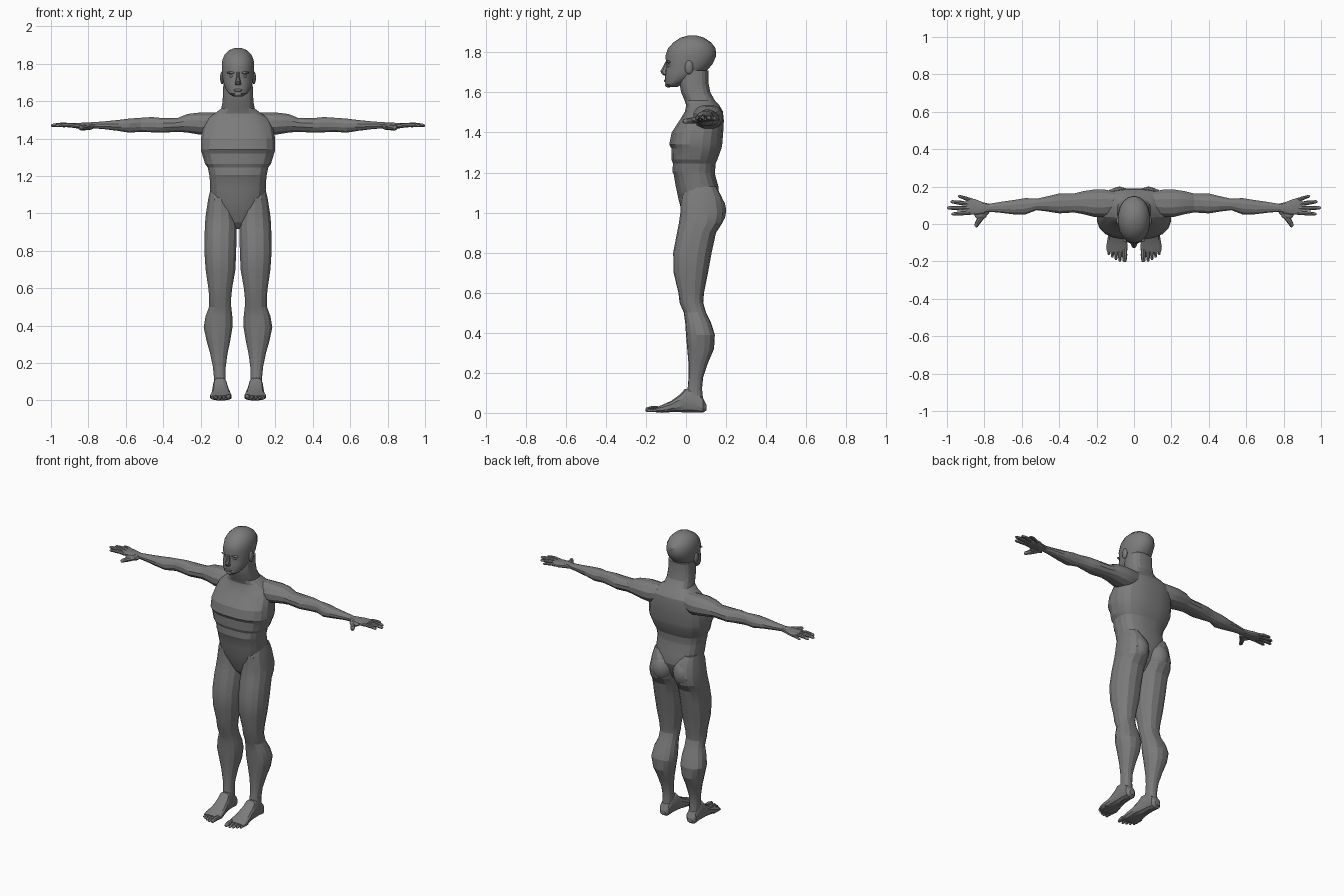
import bpy, bmesh, math
from mathutils import Vector

# Dark grey for the whole figure
GREY = bpy.data.materials.new("dark_grey")
GREY.diffuse_color = (0.2, 0.2, 0.2, 1)


def finish(name, bm, mirror=False, angle=18):
    me = bpy.data.meshes.new(name)
    bm.to_mesh(me)
    bm.free()
    me.materials.append(GREY)
    ob = bpy.data.objects.new(name, me)
    bpy.context.collection.objects.link(ob)
    bpy.ops.object.select_all(action='DESELECT')
    ob.select_set(True)
    bpy.context.view_layer.objects.active = ob
    bpy.ops.object.shade_smooth_by_angle(angle=math.radians(angle))
    if mirror:
        ob.modifiers.new("Mirror", 'MIRROR')
    return ob


def skin(name, rings, mirror=False, angle=18):
    """Bridge a list of equal-sized rings into a capped tube."""
    bm = bmesh.new()
    vs = [[bm.verts.new(p) for p in r] for r in rings]
    n = len(vs[0])
    for a, b in zip(vs, vs[1:]):
        for i in range(n):
            j = (i + 1) % n
            bm.faces.new((a[i], a[j], b[j], b[i]))
    bm.faces.new(vs[0])
    bm.faces.new(vs[-1])
    bmesh.ops.recalc_face_normals(bm, faces=bm.faces)
    return finish(name, bm, mirror, angle)


def loft(name, axis, rows, n=16, e=2.0, mirror=False, angle=18):
    """Rows: position on axis, then min/max on the two other axes."""
    rings = []
    for p, a0, a1, b0, b1 in rows:
        ring = []
        for i in range(n):
            t = 2 * math.pi * (i + 0.5) / n
            c, s = math.cos(t), math.sin(t)
            u = (a0 + a1) / 2 + (a1 - a0) / 2 * math.copysign(abs(c) ** (2 / e), c)
            v = (b0 + b1) / 2 + (b1 - b0) / 2 * math.copysign(abs(s) ** (2 / e), s)
            ring.append({'x': (p, u, v), 'y': (u, p, v), 'z': (u, v, p)}[axis])
        rings.append(ring)
    return skin(name, rings, mirror, angle)


def digit(name, base, tip, r, bend=(0, 0, 0), n=8):
    """Finger or toe: tapered tube with a knuckle bend and rounded tip."""
    a, b, k = Vector(base), Vector(tip), Vector(bend)
    q = (b - a).to_track_quat('Z', 'Y')
    rings = []
    for t, f in ((0, 1), (0.3, 0.9), (0.45, 1), (0.75, 0.82), (0.93, 0.7), (1, 0.35)):
        c = a.lerp(b, t) + k * math.sin(math.pi * t)
        rings.append([c + q @ Vector((r * f * math.cos(i * math.tau / n),
                                      r * f * math.sin(i * math.tau / n), 0)) for i in range(n)])
    return skin(name, rings, True, 40)


def blob(name, loc, scale, mirror=False, u=12, v=8):
    bm = bmesh.new()
    bmesh.ops.create_uvsphere(bm, u_segments=u, v_segments=v, radius=1)
    for w in bm.verts:
        w.co = Vector(loc) + Vector(a * b for a, b in zip(w.co, scale))
    return finish(name, bm, mirror, 40)


def sym(rows):
    return [(z, -w, w, f, b) for z, w, f, b in rows]


# Torso from crotch to neck, stepped under the ribs and chest
loft("torso", 'z', sym([
    (.915, .02, .03, .09), (.95, .06, 0, .12), (1.0, .11, -.02, .15),
    (1.06, .14, -.037, .168), (1.13, .15, -.052, .163), (1.19, .153, -.062, .146),
    (1.205, .155, -.069, .146), (1.245, .163, -.066, .149), (1.265, .178, -.074, .158),
    (1.32, .195, -.074, .178), (1.34, .201, -.085, .182), (1.40, .2, -.073, .187),
    (1.46, .19, -.033, .19), (1.505, .17, -.006, .185), (1.535, .125, .0, .168),
    (1.56, .09, -.008, .145), (1.6, .083, -.025, .122), (1.65, .081, -.034, .112),
    (1.71, .078, -.03, .112)]), 20, 2.6)

# Head
loft("head", 'z', sym([
    (1.626, .027, -.088, -.045), (1.64, .05, -.102, -.02), (1.665, .067, -.106, .03),
    (1.70, .079, -.104, .095), (1.74, .085, -.098, .132), (1.78, .088, -.103, .15),
    (1.82, .085, -.09, .148), (1.85, .072, -.062, .125), (1.873, .048, -.028, .09),
    (1.885, .015, .015, .05)]), 18, 2.1, angle=32)
loft("nose", 'z', sym([
    (1.685, .012, -.112, -.09), (1.692, .018, -.122, -.09), (1.705, .015, -.13, -.09),
    (1.73, .009, -.115, -.09), (1.755, .01, -.102, -.09)]), 8)
blob("brow", (.034, -.086, 1.752), (.026, .012, .007), True)
blob("eye", (.032, -.081, 1.733), (.014, .013, .008), True)
blob("lips", (0, -.098, 1.658), (.024, .012, .008))
blob("chin", (0, -.088, 1.638), (.024, .017, .014))
blob("ear", (.085, .015, 1.725), (.011, .021, .035), True)

# Arm along x, from inside the shoulder to the wrist
loft("arm", 'x', [
    (.1, .05, .175, 1.43, 1.54), (.16, .035, .187, 1.415, 1.54), (.21, .035, .187, 1.42, 1.54),
    (.27, .05, .178, 1.43, 1.533), (.32, .06, .165, 1.435, 1.512),
    (.4, .055, .165, 1.43, 1.51), (.46, .065, .15, 1.432, 1.516),
    (.52, .073, .136, 1.435, 1.512), (.58, .05, .14, 1.43, 1.508),
    (.64, .05, .13, 1.44, 1.5), (.72, .06, .118, 1.45, 1.492),
    (.79, .066, .106, 1.455, 1.487)], 12, 2.2, True)
loft("palm", 'x', [
    (.77, .067, .107, 1.456, 1.486), (.81, .054, .118, 1.453, 1.486),
    (.85, .048, .134, 1.453, 1.484), (.88, .05, .137, 1.456, 1.482),
    (.897, .058, .125, 1.46, 1.479)], 12, 2.8, True)

# Fingers and thumb
for name, base, tip, r in (
        ("index_finger", (.875, .061, 1.469), (.975, .053, 1.468), .012),
        ("middle_finger", (.88, .083, 1.47), (1.0, .087, 1.469), .0125),
        ("ring_finger", (.875, .106, 1.469), (.98, .12, 1.468), .012),
        ("little_finger", (.865, .126, 1.467), (.94, .15, 1.466), .0105)):
    digit(name, base, tip, r, (0, 0, .004))
digit("thumb", (.785, .07, 1.463), (.847, -.015, 1.455), .016, (.007, 0, 0))
blob("thumb_base", (.82, .05, 1.463), (.034, .026, .013), True)

# Leg from hip to ankle, with calf and buttock
loft("leg", 'z', [
    (1.13, .06, .148, .0, .15), (1.08, .02, .16, -.025, .178), (1.0, .008, .173, -.028, .193),
    (.95, .005, .178, -.035, .183), (.9, .005, .18, -.045, .15),
    (.8, .008, .182, -.064, .128), (.7, .012, .175, -.062, .11),
    (.6, .03, .16, -.038, .09), (.55, .035, .155, -.032, .086),
    (.5, .035, .156, -.011, .1), (.45, .029, .175, -.004, .125),
    (.39, .028, .185, 0, .144), (.32, .04, .17, .006, .14),
    (.25, .055, .15, .012, .11), (.18, .065, .135, .013, .086),
    (.12, .065, .129, .008, .08), (.07, .066, .13, .0, .085)], 14, 2.35, True)
blob("buttock", (.078, .118, 1.01), (.074, .083, .095), True)

# Foot and toes
loft("foot", 'y', [
    (.102, .08, .118, .012, .04), (.085, .064, .133, 0, .075), (.04, .06, .134, 0, .12),
    (-.005, .056, .135, .0, .122), (-.03, .05, .137, .003, .093),
    (-.075, .04, .142, .003, .06), (-.12, .032, .15, 0, .04),
    (-.15, .036, .146, .003, .027)], 12, 2.8, True)
for i, (x, tip, r) in enumerate(((.05, -.203, .0145), (.075, -.2, .011), (.096, -.192, .0105),
                                 (.116, -.18, .01), (.135, -.166, .01))):
    digit(f"toe_{i + 1}", (x, tip + .07, r + .004), (x, tip, r), r, (0, 0, .004))
